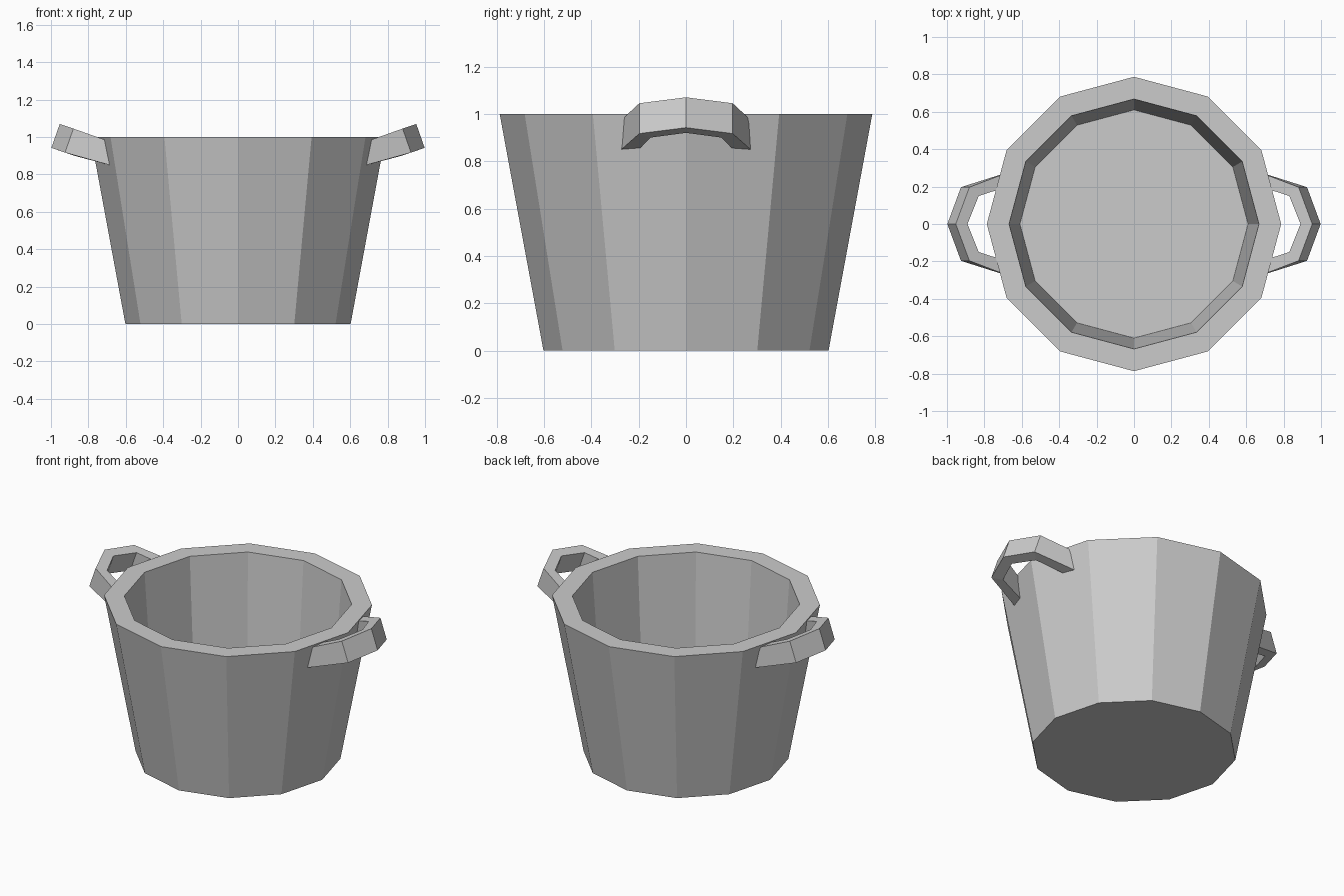
import bpy, bmesh
from math import cos, sin, pi

if "Cube" in bpy.data.objects:
    bpy.data.objects.remove(bpy.data.objects["Cube"])

SIDES = 12


def make_object(name, bm):
    bmesh.ops.recalc_face_normals(bm, faces=bm.faces)
    mesh = bpy.data.meshes.new(name)
    bm.to_mesh(mesh)
    bm.free()
    obj = bpy.data.objects.new(name, mesh)
    bpy.context.collection.objects.link(obj)
    return obj


def loft(name, rings):
    """Skin a series of equal-length vertex loops and cap both ends."""
    bm = bmesh.new()
    loops = [[bm.verts.new(p) for p in ring] for ring in rings]
    n = len(rings[0])
    for a, b in zip(loops, loops[1:]):
        for i in range(n):
            j = (i + 1) % n
            bm.faces.new((a[i], a[j], b[j], b[i]))
    bm.faces.new(loops[0])
    bm.faces.new(loops[-1])
    return make_object(name, bm)


# Bucket: outside wall, flat rim, inside wall, floor
profile = [(0.602, 0), (0.787, 1), (0.668, 1), (0.61, 0.2)]
loft("bucket", [[(r * cos(2 * pi * i / SIDES), r * sin(2 * pi * i / SIDES), z)
                 for i in range(SIDES)] for r, z in profile])

# Handle cross-sections: outer y, inner y, then (x, z) of
# outer bottom, outer top, inner top, inner bottom
end = (0.281, 0.205, (0.66, 0.843), (0.66, 0.967), (0.66, 0.965), (0.66, 0.843))
bend = (0.197, 0.15, (0.925, 0.917), (0.88, 1.045), (0.83, 1.027), (0.875, 0.90))
tip = (0, 0, (0.998, 0.942), (0.953, 1.07), (0.89, 1.047), (0.934, 0.92))


def section(s, side, ysign):
    ys = (s[0], s[0], s[1], s[1])
    return [(side * x, ysign * y, z) for y, (x, z) in zip(ys, s[2:])]


# Angled handles on both sides, tilted upward
for name, side in (("right_handle", 1), ("left_handle", -1)):
    loft(name, [section(s, side, q) for s, q in
                ((end, -1), (bend, -1), (tip, 1), (bend, 1), (end, 1))])
